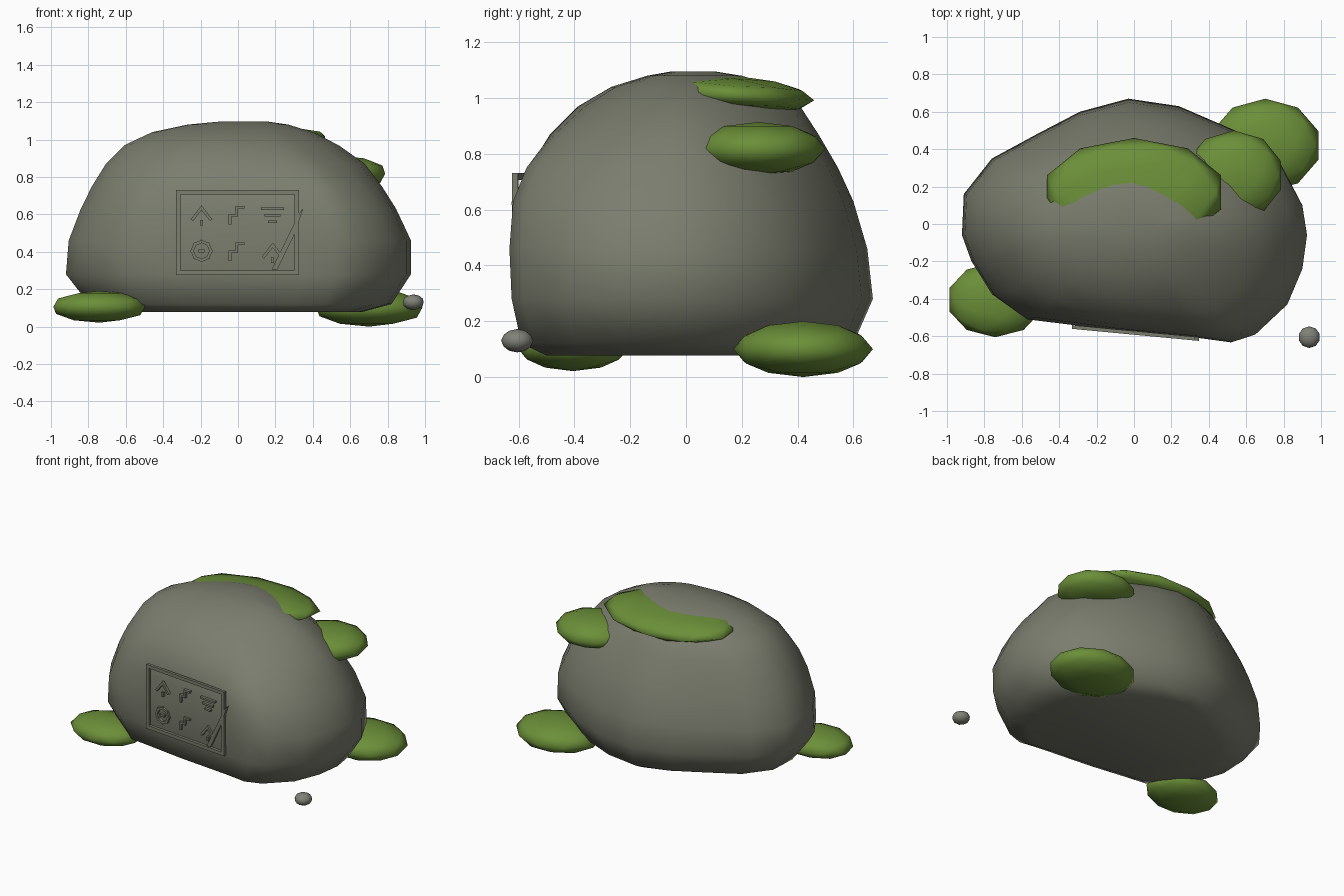
import bpy, bmesh, math
from mathutils import Vector, Matrix

if "Cube" in bpy.data.objects:
    bpy.data.objects.remove(bpy.data.objects["Cube"])


def material(name, rgb):
    m = bpy.data.materials.new(name)
    m.diffuse_color = (*rgb, 1)
    m.use_nodes = True
    m.node_tree.nodes["Principled BSDF"].inputs["Base Color"].default_value = m.diffuse_color
    return m


STONE = material("grey stone", (0.195, 0.205, 0.155))
MOSS = material("green moss", (0.147, 0.275, 0.04))
PEBBLE = material("pale stone", (0.215, 0.22, 0.185))


def finish(bm, name, mat, smooth):
    bmesh.ops.recalc_face_normals(bm, faces=bm.faces)
    for f in bm.faces:
        f.smooth = smooth
    me = bpy.data.meshes.new(name)
    bm.to_mesh(me)
    bm.free()
    me.materials.append(mat)
    ob = bpy.data.objects.new(name, me)
    bpy.context.collection.objects.link(ob)
    return ob


# Boulder: plan outline lofted through levels, growing rounder to the top
outline = [(-.92, -.06), (-.91, .16), (-.76, .35), (-.52, .48), (-.29, .60), (-.03, .67),
           (.24, .63), (.54, .50), (.78, .33), (.90, .10), (.925, -.06), (.90, -.24),
           (.82, -.43), (.65, -.59), (.52, -.633), (.35, -.61), (-.10, -.57),
           (-.33, -.54), (-.58, -.51), (-.76, -.38), (-.87, -.20)]
# z, left, right, front, back, roundness
levels = [(.077, .60, .66, .50, .52, 0), (.12, .80, .82, .59, .60, 0),
          (.28, .925, .925, .625, .67, 0), (.46, .91, .925, .633, .65, 0),
          (.63, .845, .845, .62, .60, 0), (.75, .785, .77, .587, .545, .2),
          (.87, .71, .68, .51, .475, .6), (.97, .61, .54, .39, .41, 1),
          (1.04, .46, .40, .27, .32, 1), (1.08, .27, .27, .14, .20, 1),
          (1.096, .10, .16, .05, .10, 1)]
bm = bmesh.new()
rings = []
for z, l, r, f, b, k in levels:
    ring = []
    for ox, oy in outline:
        p = Vector((ox / .925, oy / (.67 if oy > 0 else .633)))
        p = p.lerp(p.normalized(), k)
        if p.x > 0 and p.y > 0:          # bevelled back right shoulder
            p *= 1 - .2 * k * p.x * p.y
        ring.append(bm.verts.new((p.x * (r if p.x > 0 else l),
                                  p.y * (b if p.y > 0 else f), z)))
    rings.append(ring)
n = len(outline)
for a, b in zip(rings, rings[1:]):
    for i in range(n):
        j = (i + 1) % n
        bm.faces.new((a[i], a[j], b[j], b[i]))
bm.faces.new(rings[0])
bm.faces.new(rings[-1])
finish(bm, "boulder", STONE, True)


# Moss cushions and loose pebble: squashed icospheres
def blob(name, mat, centre, radii, subdiv=2, tilt=0):
    bm = bmesh.new()
    mx = (Matrix.Translation(centre) @ Matrix.Rotation(math.radians(tilt), 4, 'X')
          @ Matrix.Diagonal((*radii, 1)))
    bmesh.ops.create_icosphere(bm, subdivisions=subdiv, radius=1, matrix=mx)
    return finish(bm, name, mat, True)


blob("moss_front_left", MOSS, (-.742, -.405, .106), (.258, .20, .085))
blob("moss_back_right", MOSS, (.702, .42, .10), (.298, .25, .10))
blob("moss_shoulder", MOSS, (.535, .26, .818), (.265, .24, .096))
blob("moss_top", MOSS, (0, .17, 1.012), (.49, .29, .068), tilt=-4)
blob("pebble", PEBBLE, (.937, -.605, .13), (.058, .058, .042))


# Raised carving on the front, lying in a slightly turned vertical plane
def prism(bm, pts, depth=.02):
    loops = [[bm.verts.new((u, -.592 - .095 * u + d, v)) for u, v in pts] for d in (0, depth)]
    bm.faces.new(loops[0])
    bm.faces.new(loops[1][::-1])
    for i in range(len(pts)):
        j = (i + 1) % len(pts)
        bm.faces.new((loops[0][i], loops[0][j], loops[1][j], loops[1][i]))


def carving(name, strokes, width, at=(0, 0)):
    bm = bmesh.new()
    for path in strokes:
        for p, q in zip(path, path[1:]):
            p, q = Vector(p) + Vector(at), Vector(q) + Vector(at)
            d = (q - p).normalized() * width / 2
            s = Vector((-d.y, d.x))
            prism(bm, [p - d - s, q + d - s, q + d + s, p - d + s])
    return finish(bm, name, STONE, False)


# Frame
x0, x1, z0, z1 = -.319, .314, .287, .719
carving("carved_frame", [[(x0, z0), (x1, z0), (x1, z1), (x0, z1), (x0, z0)]], .024)

# Marks
arrow = [[(-.047, -.02), (0, .04), (.047, -.02)], [(0, -.047), (0, -.033)]]
step = [[(-.036, -.043), (-.036, 0), (0, 0), (0, .043), (.036, .043)]]
bars = [[(-w, z), (w, z)] for w, z in ((.055, .036), (.037, .001), (.018, -.034))]
ring = [[(.05 * math.cos(math.pi * i / 4), .05 * math.sin(math.pi * i / 4)) for i in range(9)],
        [(-.008, 0), (.008, 0)]]
carving("arrow_mark_upper", arrow, .016, (-.195, .595))
carving("step_mark_upper", step, .014, (-.007, .595))
carving("bars_mark", bars, .013, (.185, .595))
carving("ring_mark", ring, .016, (-.195, .405))
carving("step_mark_lower", step, .014, (-.007, .40))
carving("arrow_mark_lower", arrow, .016, (.185, .395))

# Diagonal crack across the frame corner
bm = bmesh.new()
prism(bm, [(.18, .305), (.21, .305), (.305, .50), (.295, .54)])
prism(bm, [(.295, .54), (.305, .50), (.348, .63), (.325, .605)])
finish(bm, "diagonal_crack", STONE, False)
